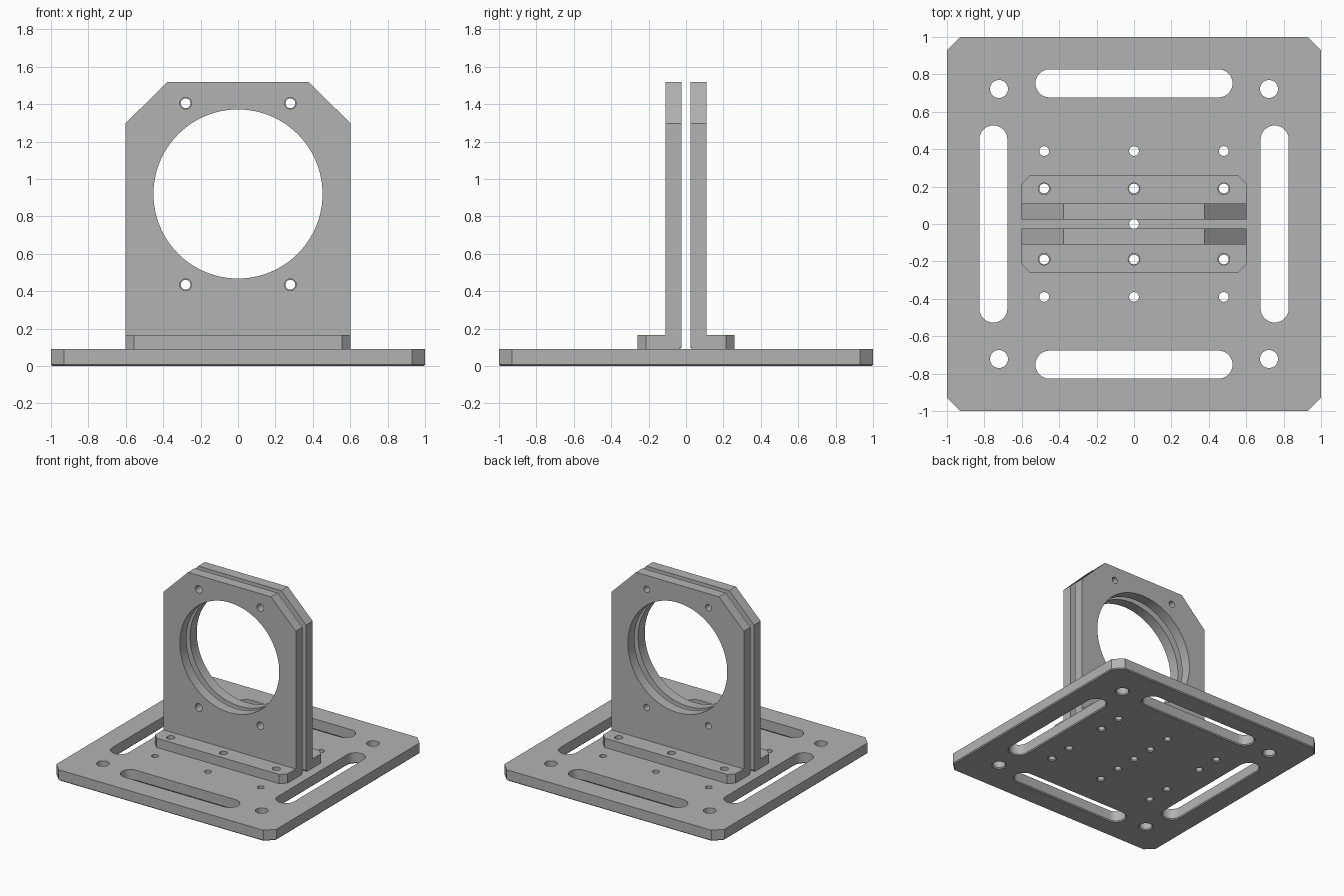
import bpy, bmesh
from math import cos, sin, pi, radians
from mathutils import Matrix

if "Cube" in bpy.data.objects:
    bpy.data.objects.remove(bpy.data.objects["Cube"])

# One machined metal colour
metal = bpy.data.materials.new("machined_grey")
metal.use_nodes = True
GREY = (0.45, 0.45, 0.45, 1)
metal.diffuse_color = GREY
metal.node_tree.nodes["Principled BSDF"].inputs["Base Color"].default_value = GREY


def circle(x, y, r, n=32):
    return [(x + r * cos(2 * pi * i / n), y + r * sin(2 * pi * i / n)) for i in range(n)]


def slot(x, y, half_length, r, upright, n=16):
    pts = []
    for end in (0, 1):
        shift = (half_length - r) * (1 - 2 * end)
        for i in range(n + 1):
            a = -pi / 2 + pi * (end + i / n)
            u, v = shift + r * cos(a), r * sin(a)
            pts.append((x - v, y + u) if upright else (x + u, y + v))
    return pts


def slab(name, outline, holes, thickness, matrix, chamfer=0):
    """Flat plate with holes, extruded up from z = 0 and then placed by matrix."""
    bm = bmesh.new()
    for loop in [outline] + holes:
        vs = [bm.verts.new((x, y, 0)) for x, y in loop]
        for a, b in zip(vs, vs[1:] + vs[:1]):
            bm.edges.new((a, b))
    bmesh.ops.triangle_fill(bm, use_beauty=True, edges=bm.edges[:], normal=(0, 0, 1))
    top = bmesh.ops.extrude_face_region(bm, geom=bm.faces[:], use_keep_orig=True)["geom"]
    bmesh.ops.translate(bm, vec=(0, 0, thickness),
                        verts=[g for g in top if isinstance(g, bmesh.types.BMVert)])
    bmesh.ops.recalc_face_normals(bm, faces=bm.faces[:])
    if chamfer:
        bottom = [f for f in bm.faces if all(v.co.z < 1e-5 for v in f.verts)]
        bmesh.ops.inset_region(bm, faces=bottom, thickness=chamfer,
                               use_boundary=True, use_even_offset=True)
        inner = {v for f in bottom for v in f.verts}
        for v in bm.verts:
            if v.co.z < 1e-5 and v not in inner:
                v.co.z = chamfer
    bm.transform(matrix)
    bmesh.ops.recalc_face_normals(bm, faces=bm.faces[:])
    mesh = bpy.data.meshes.new(name)
    bm.to_mesh(mesh)
    bm.free()
    mesh.materials.append(metal)
    ob = bpy.data.objects.new(name, mesh)
    bpy.context.collection.objects.link(ob)
    return ob


def smooth(ob):
    bpy.ops.object.select_all(action="DESELECT")
    ob.select_set(True)
    bpy.context.view_layer.objects.active = ob
    bpy.ops.object.shade_smooth_by_angle(angle=radians(30))


BASE_TOP = 0.09
SCREW_X = (-0.48, 0, 0.48)

# Base plate: clipped corners, four slots, corner holes and a screw pattern
e, k = 1.0, 0.93
base_outline = [(-k, -e), (k, -e), (e, -k), (e, k), (k, e), (-k, e), (-e, k), (-e, -k)]
base_holes = [circle(0, 0, 0.026)]
for s in (-1, 1):
    base_holes += [slot(0, s * 0.752, 0.527, 0.075, False),
                   slot(s * 0.752, 0, 0.527, 0.075, True)]
    base_holes += [circle(s * 0.722, t * 0.722, 0.048) for t in (-1, 1)]
    base_holes += [circle(x, s * y, 0.026) for x in SCREW_X for y in (0.19, 0.39)]
smooth(slab("base_plate", base_outline, base_holes, BASE_TOP, Matrix(), 0.008))

# Upright brackets: a bored plate and a foot joined into one L shape
w = 0.602
plate_outline = [(-w, BASE_TOP), (w, BASE_TOP), (w, 1.297), (0.377, 1.52),
                 (-0.377, 1.52), (-w, 1.297)]
foot_outline = [(-w, -0.05), (-w, -0.215), (-0.557, -0.26),
                (0.557, -0.26), (w, -0.215), (w, -0.05)]

for name, side, bolt_r in (("front", 1, 0.031), ("back", -1, 0.026)):
    flip = Matrix.Diagonal((1, side, 1, 1))
    bore = [circle(0, 0.92, 0.452, 96)]
    bore += [circle(x, z, bolt_r) for x in (-0.28, 0.28) for z in (0.435, 1.405)]
    stand = flip @ Matrix.Translation((0, -0.024, 0)) @ Matrix.Rotation(pi / 2, 4, "X")
    bracket = slab(name + "_bracket", plate_outline, bore, 0.086, stand)

    # Eased lower edge on the inner face
    bm = bmesh.new()
    bm.from_mesh(bracket.data)
    edge = [d for d in bm.edges if all(v.co.z < BASE_TOP + 1e-4 and abs(v.co.y) < 0.03
                                       for v in d.verts)]
    bmesh.ops.bevel(bm, geom=edge, offset=0.012, segments=1, affect="EDGES")
    bm.to_mesh(bracket.data)
    bm.free()

    foot = slab(name + "_foot", foot_outline, [circle(x, -0.188, 0.031) for x in SCREW_X],
                0.076, flip @ Matrix.Translation((0, 0, BASE_TOP)))
    union = bracket.modifiers.new("join_foot", "BOOLEAN")
    union.operation, union.solver, union.object = "UNION", "EXACT", foot
    bpy.ops.object.select_all(action="DESELECT")
    bracket.select_set(True)
    bpy.context.view_layer.objects.active = bracket
    bpy.ops.object.modifier_apply(modifier=union.name)
    bpy.data.objects.remove(foot)
    smooth(bracket)
